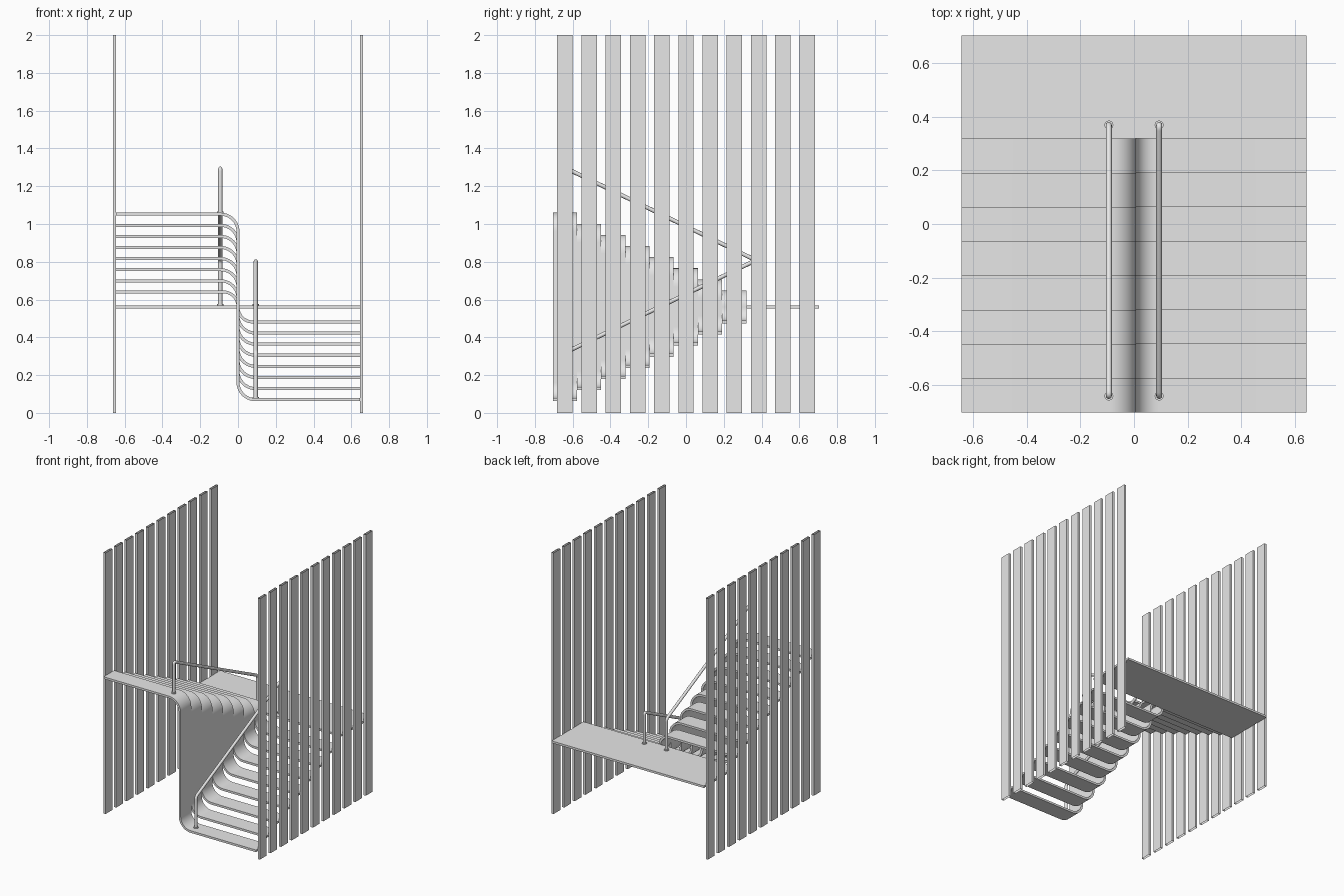
import bpy, bmesh, math
from mathutils import Vector

cube = bpy.data.objects.get("Cube")
if cube:
    bpy.data.objects.remove(cube, do_unlink=True)

grey = bpy.data.materials.new("plain grey")
grey.use_nodes = True
grey.diffuse_color = (0.8, 0.8, 0.8, 1)
grey.node_tree.nodes["Principled BSDF"].inputs["Base Color"].default_value = (0.8, 0.8, 0.8, 1)

HALF_X, HALF_Y = 0.645, 0.705
THICK, TREAD, RISE, STEPS = 0.016, 0.128, 0.0588, 8
LANDING_Z = 0.561
TOP_Z, LOW_Z = 1.052, 0.07


def finish(obj, smooth=True):
    """Bake modifiers or curve bevel to a mesh, then shade and colour it."""
    bpy.context.collection.objects.link(obj)
    bpy.ops.object.select_all(action='DESELECT')
    obj.select_set(True)
    bpy.context.view_layer.objects.active = obj
    bpy.ops.object.convert(target='MESH')
    obj.data.materials.clear()
    obj.data.materials.append(grey)
    if smooth:
        bpy.ops.object.shade_smooth_by_angle(angle=math.radians(35))
    return obj


def box(name, lo, hi, open_ends=False):
    lo, hi = Vector(lo), Vector(hi)
    bm = bmesh.new()
    bmesh.ops.create_cube(bm, size=1)
    for v in bm.verts:
        v.co = (lo + hi) / 2 + v.co * (hi - lo)
    if open_ends:
        ends = [f for f in bm.faces if abs(f.normal.z) > 0.5]
        bmesh.ops.delete(bm, geom=ends, context='FACES_ONLY')
    mesh = bpy.data.meshes.new(name)
    bm.to_mesh(mesh)
    bm.free()
    return finish(bpy.data.objects.new(name, mesh), smooth=False)


def ribbon(name, y0, y1, z_high, z_low):
    """One folded strip: high tread, rounded drop at the middle, low tread."""
    r = min(0.092, (z_high - z_low) / 2 - 0.002)
    path = [(-HALF_X, z_high)]
    arc = [math.radians(90 * i / 10) for i in range(11)]
    path += [(-r + r * math.sin(a), z_high - r + r * math.cos(a)) for a in arc]
    path += [(r - r * math.cos(a), z_low + r - r * math.sin(a)) for a in arc]
    path.append((HALF_X, z_low))
    bm = bmesh.new()
    rows = [[bm.verts.new((x, y, z)) for y in (y0, y1)] for x, z in path]
    for a, b in zip(rows, rows[1:]):
        bm.faces.new((a[0], b[0], b[1], a[1]))
    mesh = bpy.data.meshes.new(name)
    bm.to_mesh(mesh)
    bm.free()
    obj = bpy.data.objects.new(name, mesh)
    mod = obj.modifiers.new("thickness", 'SOLIDIFY')
    mod.thickness, mod.offset, mod.use_even_offset = THICK, 0, True
    return finish(obj)


def tube(name, points, radius, bend=0.0):
    """Round bar through the points, with inner corners eased by bend."""
    pts = [Vector(p) for p in points]
    path = [pts[0]]
    for a, b, c in zip(pts, pts[1:], pts[2:]):
        p = b + (a - b).normalized() * bend
        q = b + (c - b).normalized() * bend
        for i in range(7):
            t = i / 6
            path.append(p * (1 - t) ** 2 + b * 2 * t * (1 - t) + q * t * t)
    path.append(pts[-1])
    curve = bpy.data.curves.new(name, 'CURVE')
    curve.dimensions = '3D'
    curve.bevel_depth, curve.bevel_resolution = radius, 4
    curve.use_fill_caps = True
    spline = curve.splines.new('POLY')
    spline.points.add(len(path) - 1)
    for sp, co in zip(spline.points, path):
        sp.co = (*co, 1)
    return finish(bpy.data.objects.new(name, curve))


# Folded stair strips
for i in range(STEPS):
    y = -HALF_Y + TREAD * i
    ribbon(f"stair_strip_{i + 1}", y, y + TREAD, TOP_Z - RISE * i, LOW_Z + RISE * i)

# Landing at the back
box("landing", (-HALF_X, -HALF_Y + TREAD * STEPS, LANDING_Z - THICK / 2),
    (HALF_X, HALF_Y, LANDING_Z + THICK / 2))

# Screens of upright slats, open at the ends
for side, sign in (("left", 1), ("right", -1)):
    xs = sorted((sign * HALF_X, sign * (HALF_X + 0.018)))
    for i in range(11):
        y = -0.641 + 0.1282 * i
        box(f"{side}_slat_{i + 1}", (xs[0], y - 0.041, 0), (xs[1], y + 0.041, 2), True)

# Handrails with posts and round feet
FRONT_Y, BACK_Y, RAIL_H = -0.643, 0.37, 0.247
for side, x, z in (("left", 0.094, LOW_Z), ("right", -0.094, TOP_Z)):
    tube(f"{side}_handrail", [(x, FRONT_Y, z), (x, FRONT_Y, z + RAIL_H),
                              (x, BACK_Y, LANDING_Z + RAIL_H), (x, BACK_Y, LANDING_Z)],
         0.011, bend=0.02)
    for place, y, base in (("front", FRONT_Y, z), ("back", BACK_Y, LANDING_Z)):
        tube(f"{side}_{place}_foot", [(x, y, base), (x, y, base + 0.015)], 0.017)
